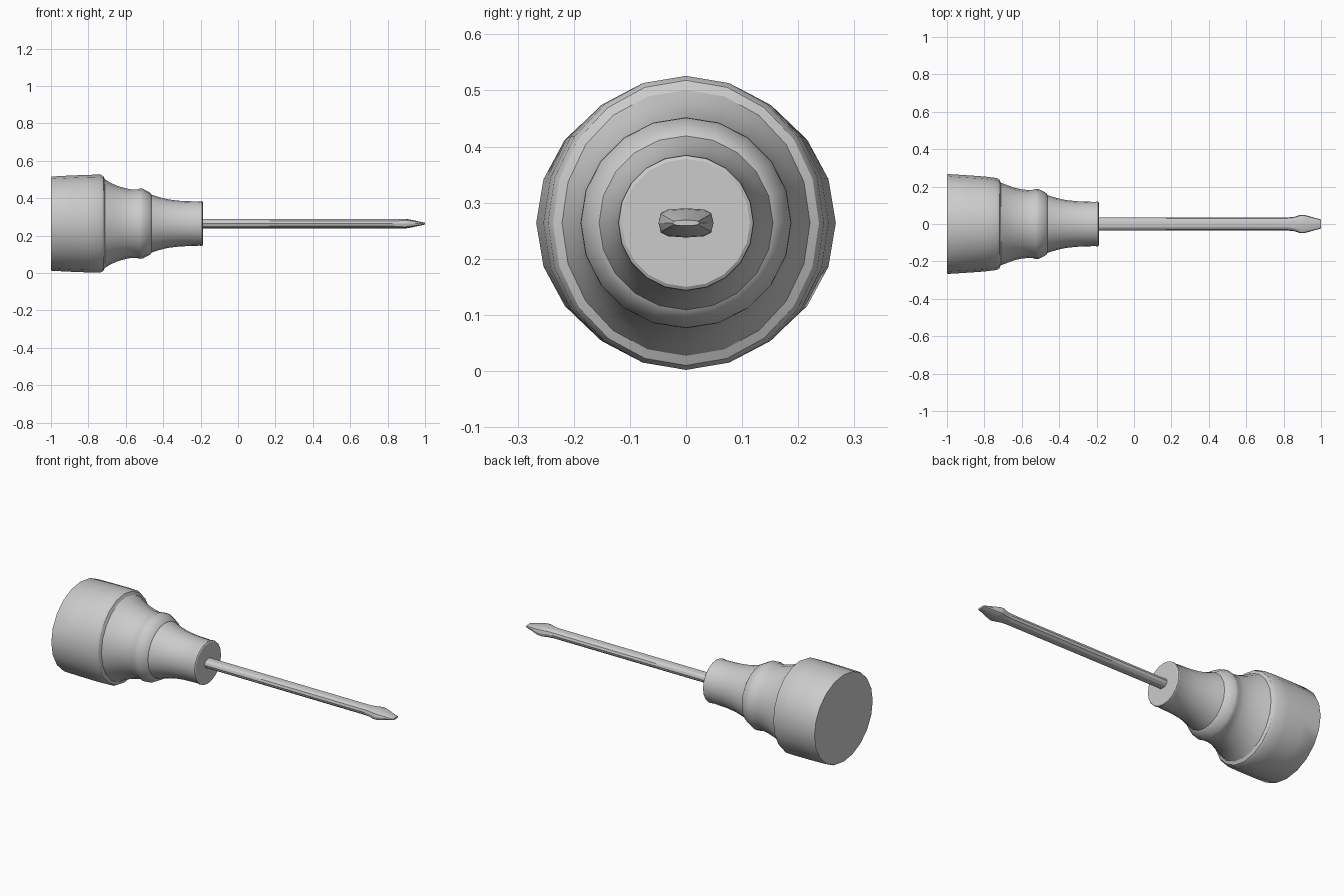
import bpy, bmesh, math

if "Cube" in bpy.data.objects:
    bpy.data.objects.remove(bpy.data.objects["Cube"])

ZC = 0.264  # height of the tool's axis


def spow(v, e):
    return math.copysign(abs(v) ** e, v) if abs(v) > 1e-6 else 0.0


def loft(name, sections, sides, angle, phase=0.0):
    """Bridge rings along x; each section is (x, ry, rz, squareness exponent)."""
    bm = bmesh.new()
    rings = []
    for x, ry, rz, e in sections:
        ring = []
        for i in range(sides):
            a = 2 * math.pi * i / sides + phase
            ring.append(bm.verts.new((x, ry * spow(math.cos(a), e),
                                      ZC + rz * spow(math.sin(a), e))))
        rings.append(ring)
    for r0, r1 in zip(rings, rings[1:]):
        for i in range(sides):
            j = (i + 1) % sides
            bm.faces.new((r0[i], r0[j], r1[j], r1[i]))
    bm.faces.new(rings[0])
    bm.faces.new(rings[-1])
    bmesh.ops.recalc_face_normals(bm, faces=bm.faces)
    me = bpy.data.meshes.new(name)
    bm.to_mesh(me)
    bm.free()
    ob = bpy.data.objects.new(name, me)
    bpy.context.collection.objects.link(ob)
    bpy.ops.object.select_all(action='DESELECT')
    ob.select_set(True)
    bpy.context.view_layer.objects.active = ob
    bpy.ops.object.shade_smooth_by_angle(angle=math.radians(angle))
    return ob


# Handle: turned profile, slightly oval at the thick end
handle = [
    (-1.0, 0.264, 0.249), (-0.995, 0.267, 0.252), (-0.90, 0.261, 0.257),
    (-0.80, 0.254, 0.261), (-0.735, 0.246, 0.262), (-0.72, 0.237, 0.254),
    (-0.712, 0.221, 0.237), (-0.68, 0.209, 0.217), (-0.64, 0.194, 0.200),
    (-0.60, 0.185, 0.189), (-0.57, 0.182, 0.183), (-0.54, 0.183, 0.183),
    (-0.525, 0.188, 0.188), (-0.51, 0.187, 0.187), (-0.47, 0.166, 0.166),
    (-0.463, 0.155, 0.155), (-0.42, 0.141, 0.141), (-0.37, 0.129, 0.129),
    (-0.31, 0.122, 0.122), (-0.205, 0.118, 0.118), (-0.198, 0.121, 0.121),
    (-0.192, 0.120, 0.120), (-0.188, 0.114, 0.114),
]
loft("handle", [(x, ry, rz, 1.0) for x, ry, rz in handle], 20, 32)

# Shaft with the flared flat blade at its end
blade = [
    (-0.22, 0.035, 0.026, 1.0), (0.82, 0.035, 0.026, 0.95),
    (0.855, 0.038, 0.026, 0.8), (0.89, 0.049, 0.026, 0.6),
    (0.91, 0.049, 0.024, 0.6), (1.0, 0.024, 0.005, 0.8),
]
loft("shaft_and_blade", blade, 12, 25)
